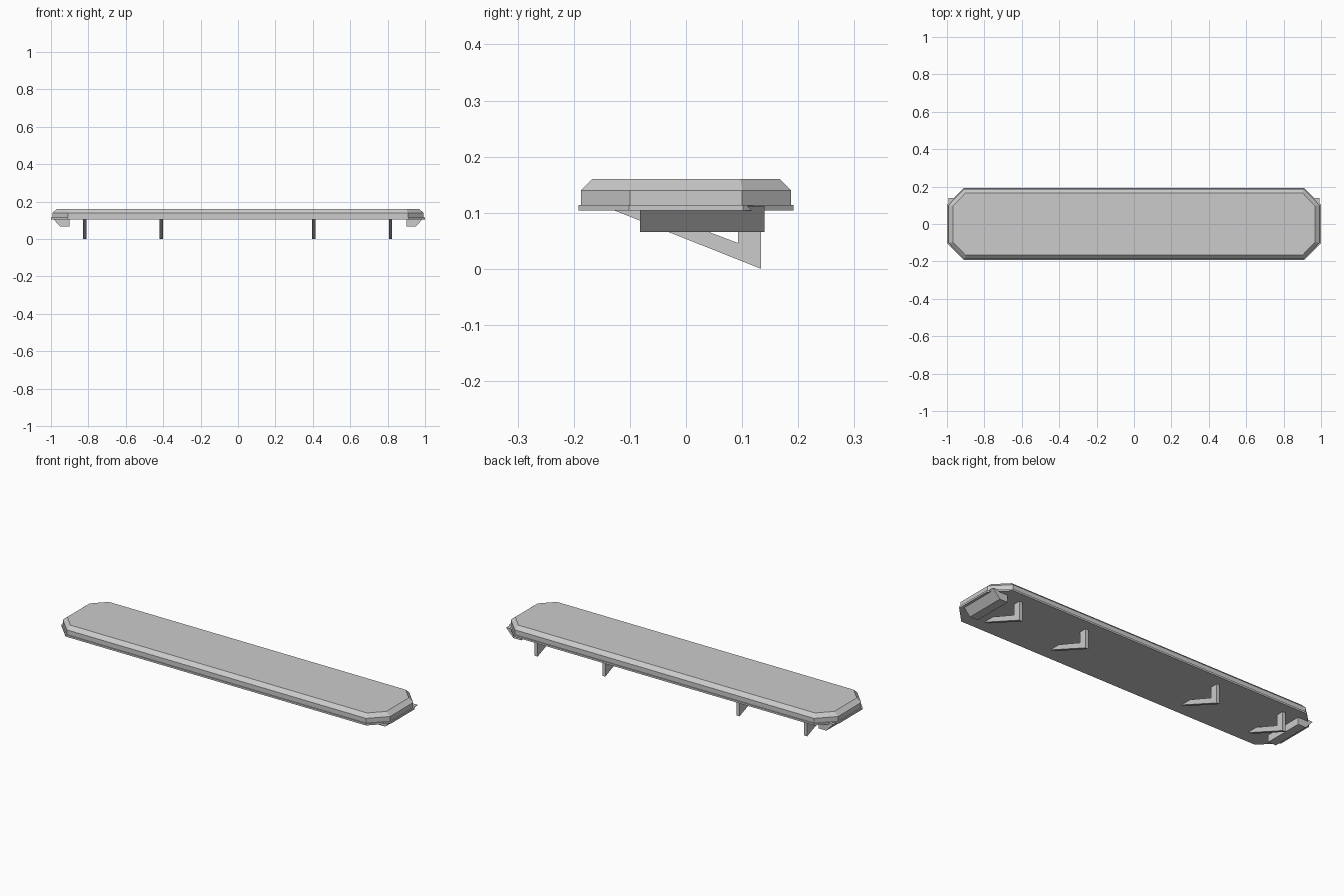
import bpy, bmesh

if "Cube" in bpy.data.objects:
    bpy.data.objects.remove(bpy.data.objects["Cube"])

grey = bpy.data.materials.new("light grey")
grey.diffuse_color = (0.6, 0.6, 0.6, 1)
grey.use_nodes = True
grey.node_tree.nodes["Principled BSDF"].inputs["Base Color"].default_value = grey.diffuse_color


def make(name, rings):
    """Skin a stack of equal-length rings and cap both ends."""
    bm = bmesh.new()
    loops = [[bm.verts.new(p) for p in r] for r in rings]
    for a, b in zip(loops, loops[1:]):
        n = len(a)
        for i in range(n):
            j = (i + 1) % n
            bm.faces.new((a[i], a[j], b[j], b[i]))
    bm.faces.new(loops[0][::-1])
    bm.faces.new(loops[-1])
    bmesh.ops.recalc_face_normals(bm, faces=bm.faces)
    me = bpy.data.meshes.new(name)
    bm.to_mesh(me)
    bm.free()
    me.materials.append(grey)
    ob = bpy.data.objects.new(name, me)
    bpy.context.collection.objects.link(ob)
    return ob


def octagon(x, y, cx, cy, z):
    """Rectangle with cut corners: half sizes x, y; flats end at cx, cy."""
    return [(x, -cy, z), (x, cy, z), (cx, y, z), (-cx, y, z),
            (-x, cy, z), (-x, -cy, z), (-cx, -y, z), (cx, -y, z)]


# Bevelled housing and the thin base rim below it
make("housing", [octagon(0.993, 0.187, 0.908, 0.10, 0.114),
                 octagon(0.993, 0.187, 0.908, 0.10, 0.14),
                 octagon(0.968, 0.167, 0.90, 0.097, 0.16)])
make("base_rim", [octagon(1.0, 0.192, 0.912, 0.102, 0.104),
                  octagon(1.0, 0.192, 0.912, 0.102, 0.114)])

# Angled support brackets
profile = [(-0.13, 0.105), (0.134, 0.003), (0.134, 0.105),
           (0.093, 0.105), (0.093, 0.046), (-0.063, 0.105)]
for k, x in enumerate((-0.82, -0.41, 0.405, 0.815)):
    make(f"bracket_{k + 1}", [[(x + d, y, z - 0.003 * (z < 0.01)) for y, z in profile]
                              for d in (-0.009, 0.009)])

# Slanted end blocks under both ends
for side, s in (("left", -1), ("right", 1)):
    make(f"end_block_{side}", [[(s * x, y, z) for x, z in
                                ((0.902, 0.066), (0.95, 0.066), (0.993, 0.112), (0.902, 0.112))]
                               for y in (-0.082, 0.14)])
